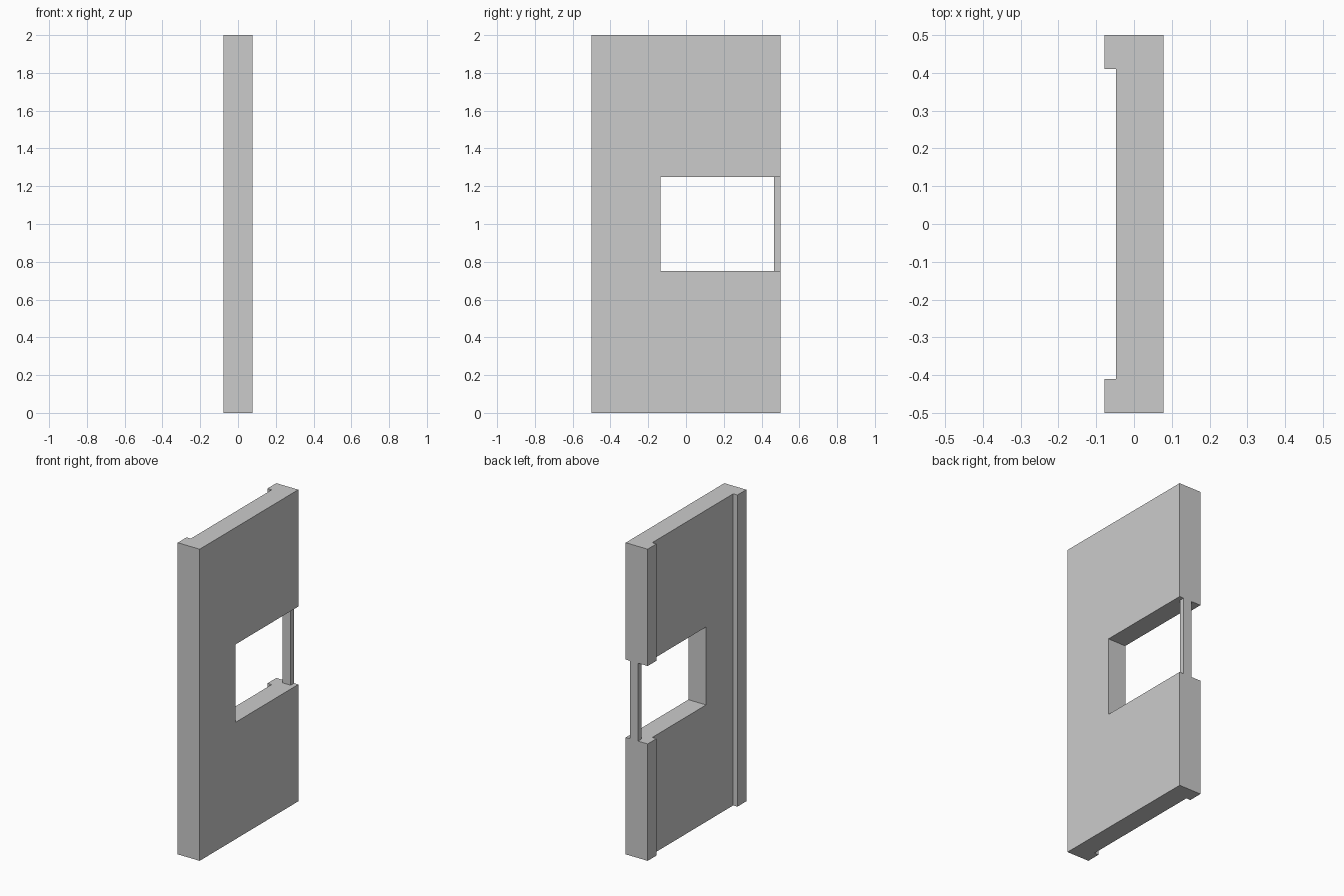
import bpy, bmesh

if "Cube" in bpy.data.objects:
    bpy.data.objects.remove(bpy.data.objects["Cube"])


def prism(name, outline, z0, z1):
    """Extrude an xy outline from z0 up to z1."""
    bm = bmesh.new()
    face = bm.faces.new([bm.verts.new((x, y, z0)) for x, y in outline])
    ext = bmesh.ops.extrude_face_region(bm, geom=[face])
    verts = [g for g in ext["geom"] if isinstance(g, bmesh.types.BMVert)]
    bmesh.ops.translate(bm, verts=verts, vec=(0, 0, z1 - z0))
    bmesh.ops.recalc_face_normals(bm, faces=bm.faces)
    mesh = bpy.data.meshes.new(name)
    bm.to_mesh(mesh)
    bm.free()
    obj = bpy.data.objects.new(name, mesh)
    bpy.context.collection.objects.link(obj)
    return obj


def box(name, x0, x1, y0, y1, z0, z1):
    return prism(name, [(x0, y0), (x1, y0), (x1, y1), (x0, y1)], z0, z1)


T = 0.078        # half thickness
RECESS = -0.048  # recessed face between the edge ribs
RIB = 0.41       # inner edge of each rib
Z0, Z1 = 0.75, 1.25

# Panel with a raised rib along each vertical edge
panel = prism("panel", [(-T, -0.5), (T, -0.5), (T, 0.5), (-T, 0.5),
                        (-T, RIB), (RECESS, RIB), (RECESS, -RIB), (-T, -RIB)], 0, 2)

# Opening that runs out through the +y edge
cutter = box("opening_cutter", -0.3, 0.3, -0.135, 0.7, Z0, Z1)
cutter.hide_render = True
mod = panel.modifiers.new("opening", 'BOOLEAN')
mod.operation = 'DIFFERENCE'
mod.solver = 'EXACT'
mod.object = cutter
bpy.context.view_layer.objects.active = panel
bpy.ops.object.modifier_apply(modifier=mod.name)
bpy.data.objects.remove(cutter)

# Thin bar bridging the open side
box("side_bar", -0.010, 0.048, 0.466, 0.5, Z0, Z1)
